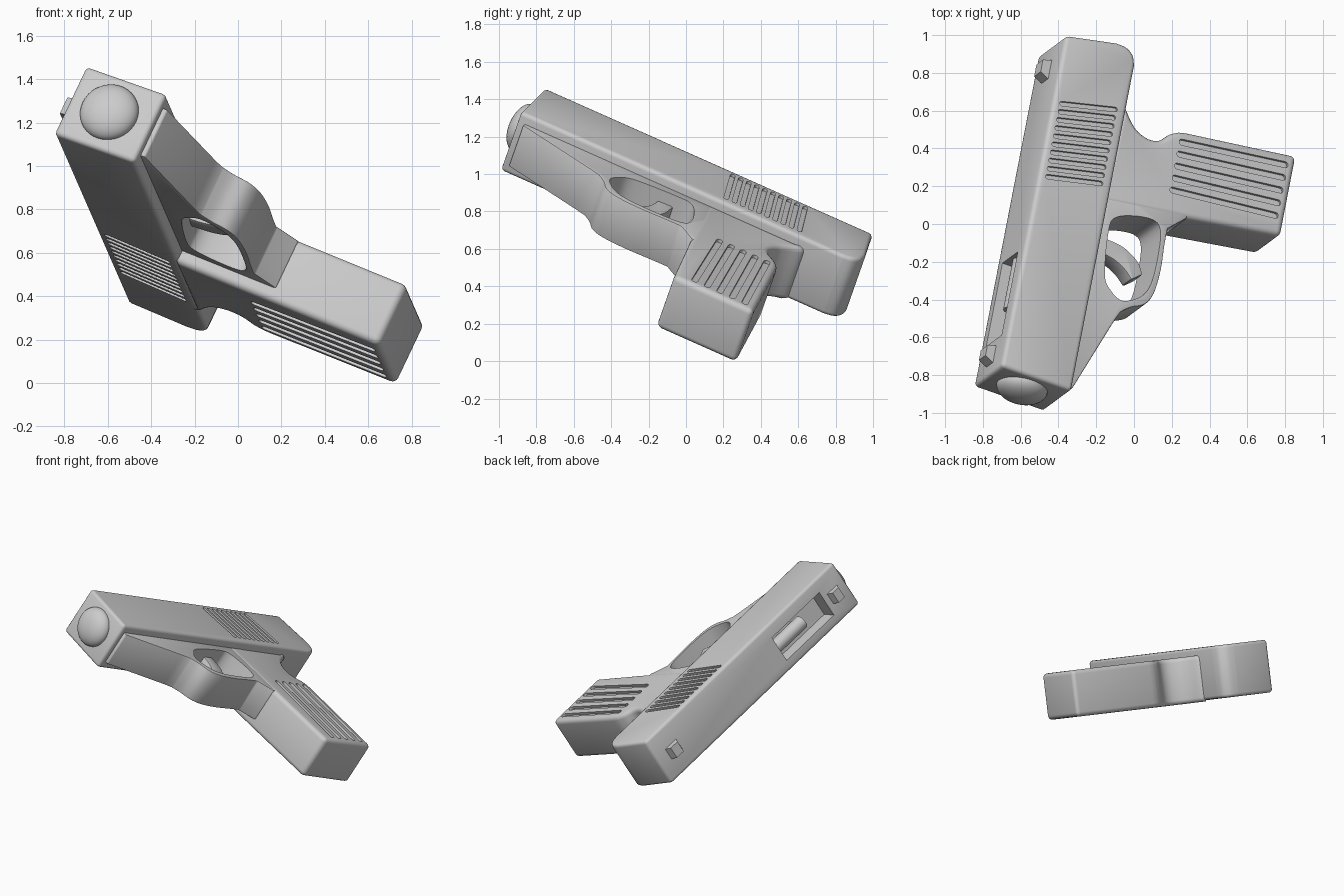
import bpy, bmesh, math
from mathutils import Matrix, Vector

if "Cube" in bpy.data.objects:
    bpy.data.objects.remove(bpy.data.objects["Cube"])

# Local frame: X runs to the rear, Y up towards the sights, Z across the width
back, down = Vector((.175, .899, -.40)).normalized(), Vector((.896, -.315, -.315))
down = (down - back * down.dot(back)).normalized()
side = down.cross(back)
POSE = Matrix((back, -down, side)).transposed().to_4x4()


def spline(pts, closed=False, n=5):
    """Catmull-Rom curve through the points."""
    p = [Vector(q) for q in pts]
    c, out = len(p), []
    for i in range(c if closed else c - 1):
        if closed:
            a, b, d, e = (p[(i + k) % c] for k in (-1, 0, 1, 2))
        else:
            a, b, d, e = p[max(i - 1, 0)], p[i], p[i + 1], p[min(i + 2, c - 1)]
        for j in range(n):
            t = j / n
            out.append(.5 * (2 * b + (d - a) * t + (2 * a - 5 * b + 4 * d - e) * t * t
                             + (3 * b - a - 3 * d + e) * t ** 3))
    if not closed:
        out.append(p[-1])
    return [tuple(v) for v in out]


def add_prism(bm, pts, t0, t1):
    lo = [bm.verts.new((x, y, t0)) for x, y in pts]
    hi = [bm.verts.new((x, y, t1)) for x, y in pts]
    bm.faces.new(lo[::-1])
    bm.faces.new(hi)
    for i in range(len(pts)):
        j = (i + 1) % len(pts)
        bm.faces.new((lo[i], lo[j], hi[j], hi[i]))


def to_object(name, bm):
    bmesh.ops.recalc_face_normals(bm, faces=bm.faces)
    me = bpy.data.meshes.new(name)
    bm.to_mesh(me)
    bm.free()
    ob = bpy.data.objects.new(name, me)
    bpy.context.collection.objects.link(ob)
    ob.matrix_world = POSE
    return ob


def prism(name, *parts):
    bm = bmesh.new()
    for pts, t0, t1 in parts:
        add_prism(bm, pts, t0, t1)
    return to_object(name, bm)


def finish(ob, bevel=0, segs=3, cutters=()):
    """Round the edges, cut the recesses, bake, and smooth."""
    if bevel:
        m = ob.modifiers.new("bevel", 'BEVEL')
        m.width, m.segments, m.use_clamp_overlap = bevel, segs, False
        m.limit_method, m.angle_limit = 'ANGLE', math.radians(40)
    for c in cutters:
        m = ob.modifiers.new("cut", 'BOOLEAN')
        m.object, m.operation, m.solver = c, 'DIFFERENCE', 'EXACT'
        c.hide_render = True
    bpy.ops.object.select_all(action='DESELECT')
    ob.select_set(True)
    bpy.context.view_layer.objects.active = ob
    bpy.ops.object.convert(target='MESH')
    bpy.ops.object.shade_smooth_by_angle(angle=math.radians(35))
    for c in cutters:
        bpy.data.objects.remove(c)


def slot(p, q, r):
    """Capsule outline from p to q."""
    p, q = Vector(p), Vector(q)
    ang = math.atan2(q.y - p.y, q.x - p.x)
    out = []
    for c, start in ((q, ang - math.pi / 2), (p, ang + math.pi / 2)):
        for k in range(7):
            a = start + math.pi * k / 6
            out.append((c.x + r * math.cos(a), c.y + r * math.sin(a)))
    return out


def slot_cutter(name, count, first, last, lo, hi, depth, r):
    """Row of slots on both sides; first and last are (top, bottom) point pairs."""
    parts = []
    for i in range(count):
        f = i / (count - 1)
        p, q = (Vector(first[k]).lerp(Vector(last[k]), f) for k in (0, 1))
        s = slot(p, q, r)
        parts += [(s, hi - depth, hi + .05), (s, lo - .05, lo + depth)]
    return prism(name, *parts)


def box_pts(x0, x1, y0, y1):
    return [(x0, y0), (x1, y0), (x1, y1), (x0, y1)]


# Slide with rear serrations and the port
T0, T1, MID = .379, .744, .562
slide = prism("slide", ([(-1.385, .436)] + spline([(.53, .436), (.585, .455), (.617, .50), (.622, .56)])
                        + [(.564, .851), (-1.385, .851)], T0, T1))
serrations = slot_cutter("serration_cutter", 10, ((-.252, .80), (-.186, .50)),
                         ((.178, .80), (.249, .50)), T0, T1, .015, .013)
port = prism("port_cutter", (box_pts(-1.17, -.68, .73, .95), .451, .65))
finish(slide, .022, 3, (serrations, port))

# Barrel seen in the port
bm = bmesh.new()
bmesh.ops.create_cone(bm, cap_ends=True, segments=32, radius1=.05, radius2=.05, depth=.30,
                      matrix=Matrix.Translation((-.82, .78, .55)) @ Matrix.Rotation(math.pi / 2, 4, 'Y'))
finish(to_object("barrel", bm))

# Domed muzzle plug
bm = bmesh.new()
bmesh.ops.create_uvsphere(bm, u_segments=40, v_segments=20, radius=.137,
                          matrix=Matrix.Translation((-1.385, .65, MID + .005)) @ Matrix.Diagonal((.55, 1, 1, 1)))
finish(to_object("muzzle_dome", bm))

# Sights
finish(prism("front_sight", ([(-1.32, .84), (-1.21, .84), (-1.23, .90), (-1.29, .90)], .515, .60)))
finish(prism("rear_sight", ([(.35, .84), (.47, .84), (.45, .90), (.38, .90)], .515, .60)))

# Lower frame with trigger guard
frame = prism("frame_and_guard", (
    [(-1.345, .46), (-1.345, .415), (-.89, .255)]
    + spline([(-.83, .23), (-.785, .18), (-.74, .105), (-.66, .065), (-.52, .052), (-.38, .058), (-.28, .06)])
    + [(-.187, -.034), (-.12, -.034), (-.12, .46)], .432, .688))
hole = prism("guard_cutter", (spline(
    [(-.765, .23), (-.73, .31), (-.65, .36), (-.40, .385), (-.32, .36), (-.275, .26),
     (-.26, .15), (-.30, .10), (-.42, .085), (-.60, .09), (-.70, .13)], True), .2, .9))
finish(frame, .008, 2, (hole,))

# Curved trigger
finish(prism("trigger", (
    spline([(-.42, .42), (-.425, .30), (-.445, .23), (-.49, .16), (-.55, .123)])
    + spline([(-.60, .18), (-.56, .225), (-.53, .28), (-.515, .34), (-.51, .42)]), .50, .62)), .01, 2)

# Grip with curved backstrap and slots
G0, G1 = .370, .692
grip = prism("grip", (
    [(-.255, .45), (-.187, -.03), (-.102, -.575), (.37, -.575), (.288, .06)]
    + spline([(.278, .10), (.25, .145), (.198, .195), (.183, .255), (.205, .325), (.25, .375), (.31, .42), (.33, .45)]),
    G0, G1))
grooves = slot_cutter("groove_cutter", 5, ((-.06, .075), (.0, -.52)),
                      ((.222, .075), (.298, -.52)), G0, G1, .018, .017)
finish(grip, .03, 4, (grooves,))
